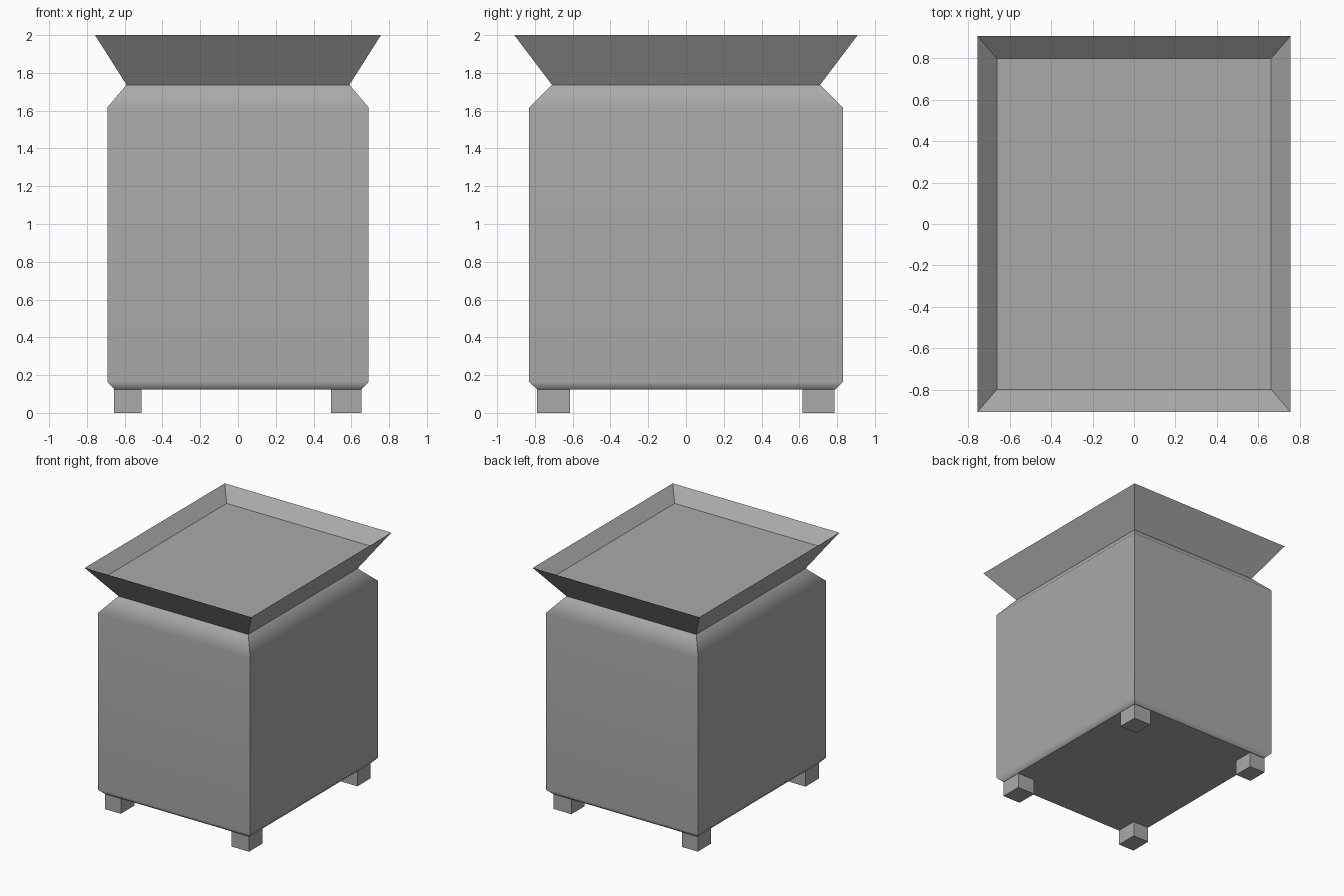
import bpy, bmesh

if "Cube" in bpy.data.objects:
    bpy.data.objects.remove(bpy.data.objects["Cube"])

grey = bpy.data.materials.new("plain grey")
grey.diffuse_color = (0.4, 0.4, 0.4, 1)
grey.use_nodes = True
grey.node_tree.nodes["Principled BSDF"].inputs["Base Color"].default_value = grey.diffuse_color


def loft(name, rings, smooth_levels=()):
    """Stack rectangles (x0, x1, y0, y1, z), cap both ends, soften the listed levels."""
    bm = bmesh.new()
    loops = [[bm.verts.new(p) for p in ((x0, y0, z), (x1, y0, z), (x1, y1, z), (x0, y1, z))]
             for x0, x1, y0, y1, z in rings]
    bm.faces.new(loops[0][::-1])
    bm.faces.new(loops[-1])
    for a, b in zip(loops, loops[1:]):
        for i in range(4):
            j = (i + 1) % 4
            bm.faces.new((a[i], a[j], b[j], b[i]))
    soft = {v for k in smooth_levels for v in loops[k]}
    for e in bm.edges:
        level = abs(e.verts[0].co.z - e.verts[1].co.z) < 1e-5
        e.smooth = level and e.verts[0] in soft
    for f in bm.faces:
        f.smooth = bool(smooth_levels)
    mesh = bpy.data.meshes.new(name)
    bm.to_mesh(mesh)
    bm.free()
    mesh.materials.append(grey)
    ob = bpy.data.objects.new(name, mesh)
    bpy.context.collection.objects.link(ob)
    return ob


def centred(hx, hy, z):
    return (-hx, hx, -hy, hy, z)


# Bin body with chamfered base and shoulder, flared rim and recessed top tray
body = loft("body", [
    centred(0.655, 0.79, 0.125),
    centred(0.692, 0.83, 0.165),
    centred(0.692, 0.83, 1.617),
    centred(0.59, 0.71, 1.737),
    centred(0.757, 0.909, 2.0),
    centred(0.663, 0.80, 1.902),
], smooth_levels=(1, 2))
weighted = body.modifiers.new("area weighted shading", 'WEIGHTED_NORMAL')
weighted.keep_sharp = True

# Four square feet
for side, x0, x1 in (("left", -0.657, -0.512), ("right", 0.492, 0.653)):
    for end, y0, y1 in (("front", -0.79, -0.613), ("back", 0.617, 0.785)):
        loft(f"{end}_{side}_foot", [(x0, x1, y0, y1, 0.0), (x0, x1, y0, y1, 0.127)])
